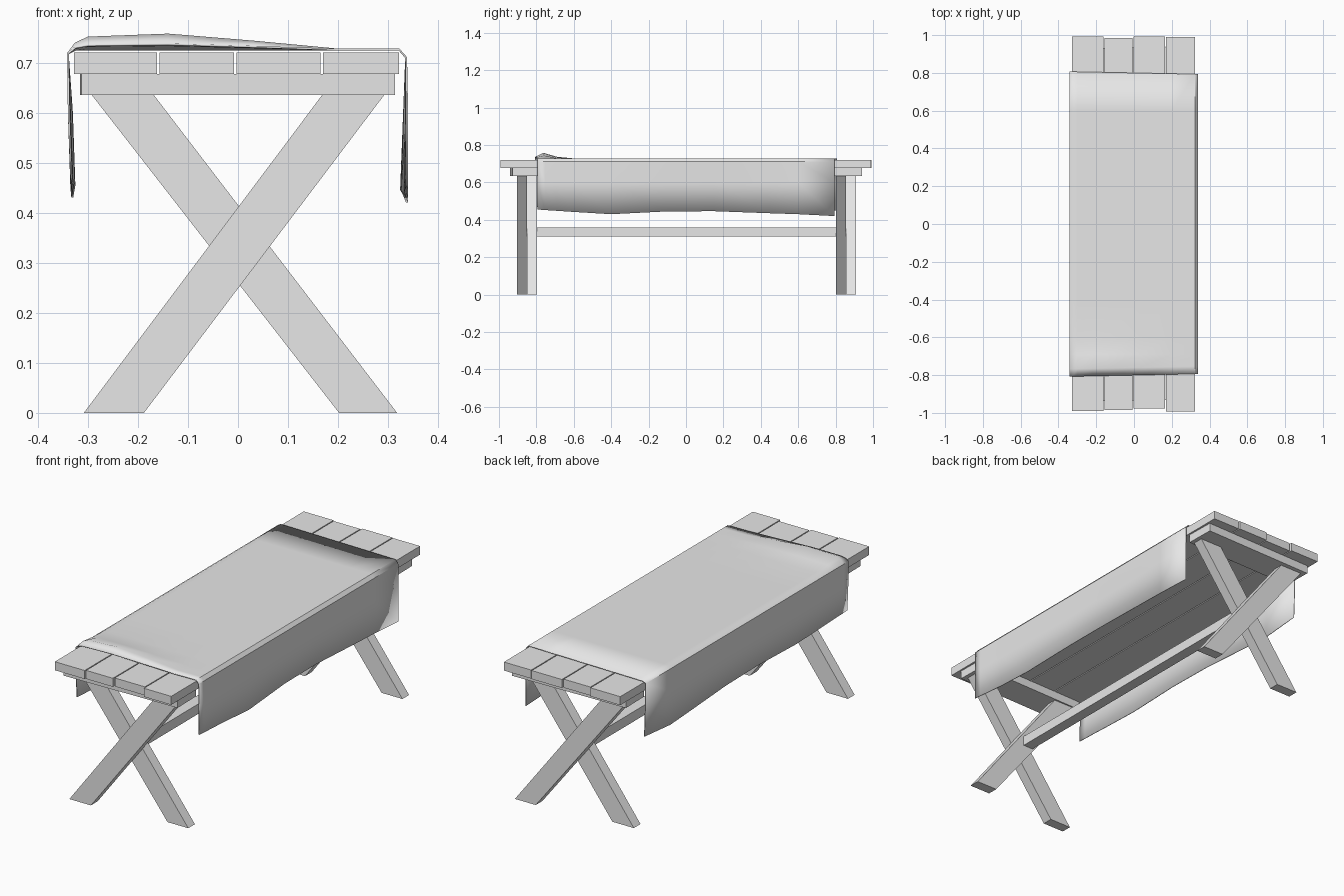
import bpy
import bmesh
from mathutils import Matrix, Vector

cube = bpy.data.objects.get("Cube")
if cube:
    bpy.data.objects.remove(cube, do_unlink=True)

# Single plain grey
GREY = (0.8, 0.8, 0.8, 1.0)
grey = bpy.data.materials.new("plain grey")
grey.use_nodes = True
grey.diffuse_color = GREY
for node in grey.node_tree.nodes:
    if node.type == "BSDF_PRINCIPLED":
        node.inputs["Base Color"].default_value = GREY


def finish(name, bm):
    bmesh.ops.recalc_face_normals(bm, faces=bm.faces)
    mesh = bpy.data.meshes.new(name)
    bm.to_mesh(mesh)
    bm.free()
    mesh.materials.append(grey)
    obj = bpy.data.objects.new(name, mesh)
    bpy.context.collection.objects.link(obj)
    return obj


def box(name, low, high, yaw=0.0):
    low, high = Vector(low), Vector(high)
    bm = bmesh.new()
    bmesh.ops.create_cube(bm, size=1)
    bmesh.ops.transform(bm, verts=bm.verts, matrix=(
        Matrix.Translation((low + high) / 2)
        @ Matrix.Rotation(yaw, 4, "Z")
        @ Matrix.Diagonal((*(high - low), 1))))
    return finish(name, bm)


def prism(name, outline, y0, y1):
    bm = bmesh.new()
    face = bm.faces.new([bm.verts.new((x, y0, z)) for x, z in outline])
    moved = bmesh.ops.extrude_face_region(bm, geom=[face])["geom"]
    verts = [v for v in moved if isinstance(v, bmesh.types.BMVert)]
    bmesh.ops.translate(bm, verts=verts, vec=(0, y1 - y0, 0))
    return finish(name, bm)


# Four table boards with slightly uneven ends
boards = [(-0.328, -0.162, -0.990, 0.992), (-0.157, -0.008, -0.985, 0.985),
          (-0.003, 0.165, -0.977, 0.993), (0.170, 0.322, -0.992, 0.99)]
for i, (x0, x1, y0, y1) in enumerate(boards):
    box(f"table_board_{i + 1}", (x0, y0, 0.677), (x1, y1, 0.72))

# Crossed legs and the batten above each pair
rising = [(-0.308, 0), (-0.188, 0), (0.292, 0.635), (0.168, 0.635)]
falling = [(0.318, 0), (0.202, 0), (-0.292, 0.635), (-0.168, 0.635)]
for end, y, sign in (("front", -0.85, -1), ("back", 0.855, 1)):
    prism(f"{end}_leg_rising", rising, y - 0.053, y)
    prism(f"{end}_leg_falling", falling, y, y + 0.053)
    box(f"{end}_batten", (-0.314, sign * 0.86 - 0.075, 0.635),
        (0.312, sign * 0.86 + 0.075, 0.677), yaw=0.02)

# Long stretcher between the leg crossings
box("stretcher", (-0.028, -0.8, 0.31), (0.028, 0.805, 0.36))

# Draped cloth: each row is y, left hem, right hem, ridge strength, sway
rows = [(-0.80, 0.47, 0.455, 0.35, 0.0), (-0.76, 0.468, 0.452, 1.0, 0.0),
        (-0.69, 0.465, 0.448, 0.3, 0.001), (-0.60, 0.46, 0.442, 0, 0.002),
        (-0.40, 0.455, 0.43, 0, 0.0), (-0.10, 0.46, 0.445, 0, 0.005),
        (0.15, 0.455, 0.446, 0, 0.006), (0.45, 0.438, 0.435, 0, 0.003),
        (0.60, 0.43, 0.43, 0, 0.002), (0.80, 0.45, 0.42, 0, 0.0)]
# Across the top: x, ridge height
crown = [(-0.325, 0.012), (-0.30, 0.024), (-0.22, 0.027), (-0.14, 0.03),
         (0.03, 0.016), (0.20, 0), (0.322, 0)]

bm = bmesh.new()
grid = []
for y, left_hem, right_hem, ridge, sway in rows:
    section = [(-0.333 + sway, left_hem), (-0.338 + sway, 0.6), (-0.34, 0.718)]
    section += [(x, 0.726 + ridge * h) for x, h in crown]
    section += [(0.336, 0.71), (0.338 - sway, 0.6), (0.338 - 2 * sway, right_hem)]
    skew = 0.02 if abs(y) > 0.7 else 0
    grid.append([bm.verts.new((x, y + skew * (x if y < 0 else -x), z))
                 for x, z in section])
for a, b in zip(grid, grid[1:]):
    for j in range(len(a) - 1):
        bm.faces.new((a[j], a[j + 1], b[j + 1], b[j]))
cloth = finish("draped_cloth", bm)
solid = cloth.modifiers.new("thickness", "SOLIDIFY")
solid.thickness = 0.004
solid.offset = 0

bpy.ops.object.select_all(action="DESELECT")
cloth.select_set(True)
bpy.context.view_layer.objects.active = cloth
bpy.ops.object.shade_smooth_by_angle(angle=0.7)
